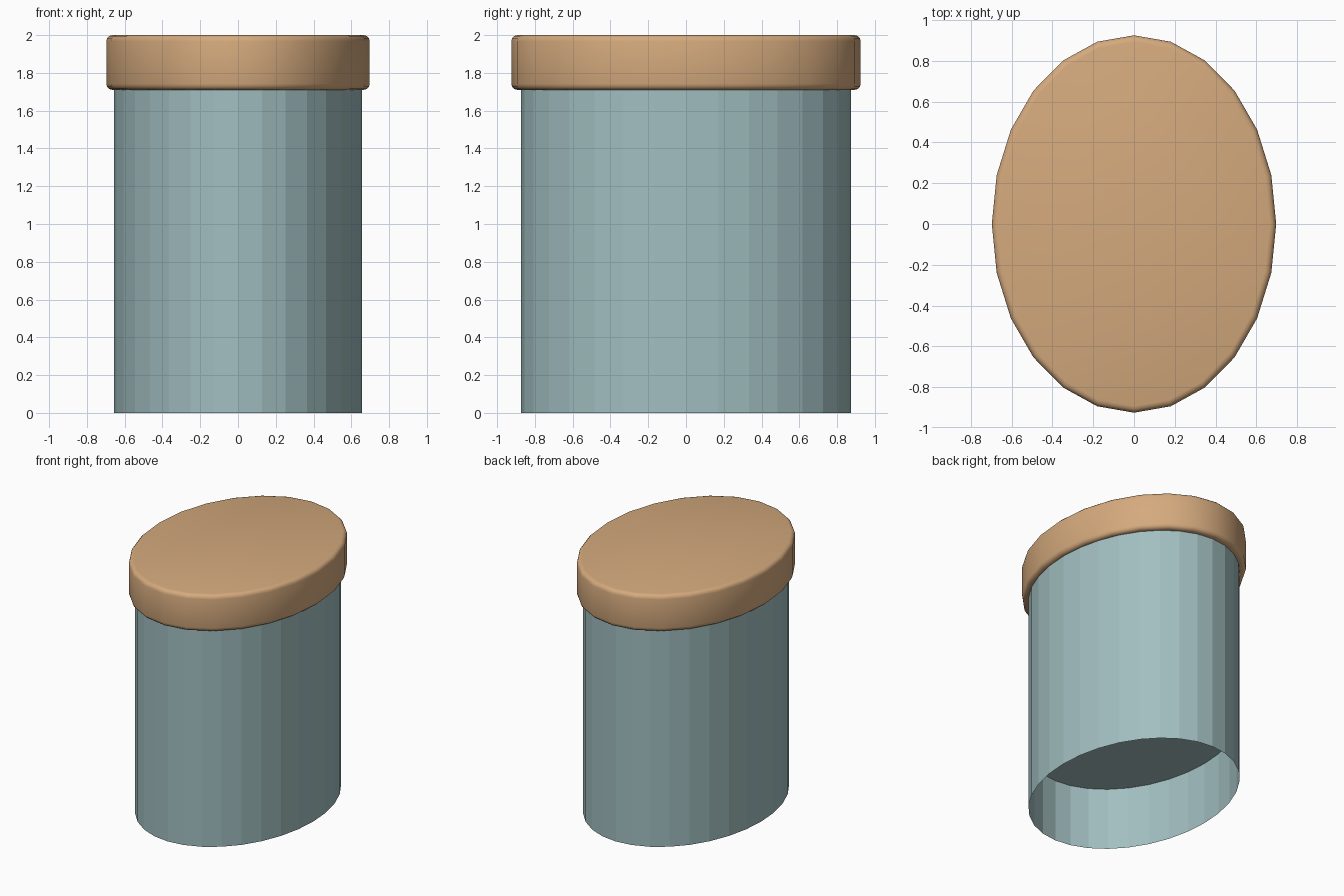
import bpy, bmesh, math

if "Cube" in bpy.data.objects:
    bpy.data.objects.remove(bpy.data.objects["Cube"])


def material(name, color):
    mat = bpy.data.materials.new(name)
    mat.diffuse_color = (*color, 1.0)
    mat.use_nodes = True
    mat.node_tree.nodes["Principled BSDF"].inputs["Base Color"].default_value = mat.diffuse_color
    return mat


def oval_ring(bm, rx, ry, z, sides):
    step = 2 * math.pi / sides
    return [bm.verts.new((rx * math.cos(i * step), ry * math.sin(i * step), z))
            for i in range(sides)]


def oval_part(name, rings, sides, mat, cap_bottom, cap_top, smooth):
    """Stack oval rings (rx, ry, z) into a wall, with optional end caps."""
    bm = bmesh.new()
    loops = [oval_ring(bm, *r, sides) for r in rings]
    for low, high in zip(loops, loops[1:]):
        for i in range(sides):
            j = (i + 1) % sides
            bm.faces.new((low[i], low[j], high[j], high[i]))
    if cap_bottom:
        bm.faces.new(loops[0][::-1])
    if cap_top:
        bm.faces.new(loops[-1])
    for f in bm.faces:
        f.smooth = smooth
    mesh = bpy.data.meshes.new(name)
    bm.to_mesh(mesh)
    bm.free()
    mesh.materials.append(mat)
    obj = bpy.data.objects.new(name, mesh)
    bpy.context.collection.objects.link(obj)
    return obj


teal = material("muted teal", (0.36, 0.52, 0.53))
wood = material("light wood", (0.66, 0.40, 0.205))

# Faceted oval body, open at the bottom
RX, RY, LID_Z = 0.657, 0.873, 1.71
oval_part("body_wall", [(RX, RY, 0), (RX, RY, LID_Z + 0.01)], 32, teal,
          False, False, False)

# Raised floor inside the body, seen from below
bm = bmesh.new()
bm.faces.new(oval_ring(bm, RX, RY, 0.49, 32)[::-1])
floor_mesh = bpy.data.meshes.new("inner_floor")
bm.to_mesh(floor_mesh)
bm.free()
floor_mesh.materials.append(teal)
bpy.context.collection.objects.link(bpy.data.objects.new("inner_floor", floor_mesh))

# Smooth oval lid with rounded rims
LX, LY, R, STEPS = 0.697, 0.925, 0.032, 3
rings = []
for base, start in ((LID_Z + R, -90), (2.0 - R, 0)):
    for k in range(STEPS + 1):
        a = math.radians(start + 90 * k / STEPS)
        inset = R * (1 - math.cos(a))
        rings.append((LX - inset, LY - inset, base + R * math.sin(a)))
oval_part("lid", rings, 24, wood, True, True, True)
